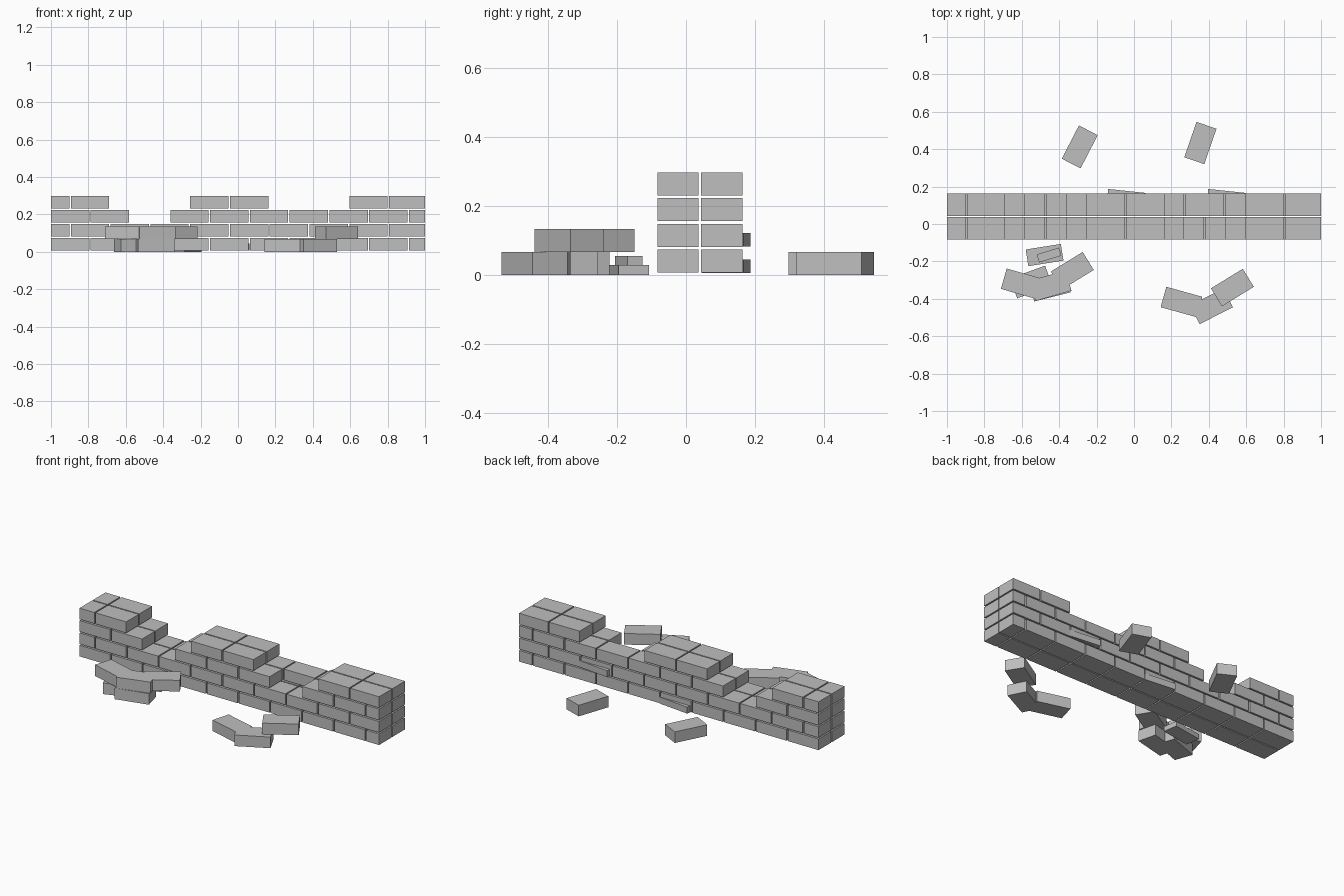
import bpy
import bmesh
from math import radians
from mathutils import Matrix

old = bpy.data.objects.get("Cube")
if old:
    bpy.data.objects.remove(old, do_unlink=True)

# Material
stone = bpy.data.materials.new("grey_stone")
stone.use_nodes = True
GREY = (0.52, 0.52, 0.52, 1)
stone.diffuse_color = GREY
stone.node_tree.nodes["Principled BSDF"].inputs["Base Color"].default_value = GREY

LENGTH, DEPTH, HEIGHT = 0.205, 0.12, 0.067
PITCH, COURSE = 0.2127, 0.0748


def add_block(bm, center, size, angle=0):
    """Add one box, turned about the vertical axis."""
    matrix = (Matrix.Translation(center)
              @ Matrix.Rotation(radians(angle), 4, 'Z')
              @ Matrix.Diagonal((*size, 1)))
    bmesh.ops.create_cube(bm, size=1, matrix=matrix)


def finish(bm, name):
    mesh = bpy.data.meshes.new(name)
    bm.to_mesh(mesh)
    bm.free()
    mesh.materials.append(stone)
    obj = bpy.data.objects.new(name, mesh)
    bpy.context.collection.objects.link(obj)
    return obj


def loose_brick(name, x, y, angle, bottom=0, size=(0.2, 0.113, HEIGHT)):
    bm = bmesh.new()
    add_block(bm, (x, y, bottom + size[2] / 2), size, angle)
    finish(bm, name)


# Wall: two skins of running bond, with bricks fallen out of the upper courses
missing = {
    "front": {2: {2, 6}, 3: {1, 2, 5, 6}},
    "back": {2: {2}, 3: {1, 2, 5, 6}},
}
for skin, y in (("front", -0.023), ("back", 0.104)):
    for row in range(4):
        bm = bmesh.new()
        start = -1.0 if row % 2 == 0 else -0.894
        for i in range(-1, 10):
            left = max(start + i * PITCH, -1.0)
            right = min(start + i * PITCH + LENGTH, 1.0)
            if right - left < 0.02 or i in missing[skin].get(row, ()):
                continue
            add_block(bm, ((left + right) / 2, y, 0.007 + row * COURSE + HEIGHT / 2),
                      (right - left, DEPTH, HEIGHT))
        finish(bm, f"{skin}_course_{row + 1}")

# Thin bricks knocked out of the rear face
thin = (0.2, DEPTH, 0.039)
loose_brick("lower_pushed_brick", -0.045, 0.117, -6, 0.006, thin)
loose_brick("upper_pushed_brick", 0.49, 0.117, -6, 0.083, thin)

# Fallen bricks behind the wall
loose_brick("rear_fallen_brick_right", -0.29, 0.412, 62.7)
loose_brick("rear_fallen_brick_left", 0.355, 0.433, 71)

# Pile in front, on the left
loose_brick("left_pile_base_outer", 0.254, -0.417, -15.5)
loose_brick("left_pile_base_inner", 0.414, -0.44, 27)
loose_brick("left_pile_top", 0.526, -0.34, 31.5, HEIGHT)

# Pile in front, on the right
loose_brick("right_pile_base_outer", -0.55, -0.31, 20)
loose_brick("right_pile_base_inner", -0.45, -0.335, 14)
loose_brick("right_pile_top_outer", -0.6, -0.32, -16, HEIGHT)
loose_brick("right_pile_top_middle", -0.446, -0.33, 16, HEIGHT)
loose_brick("right_pile_top_inner", -0.33, -0.25, 31.5, HEIGHT)

# Broken slabs by the wall
loose_brick("broken_slab", -0.478, -0.166, 9, 0, (0.19, 0.09, 0.03))
loose_brick("broken_chip", -0.454, -0.166, 17, 0.03, (0.125, 0.045, 0.025))
